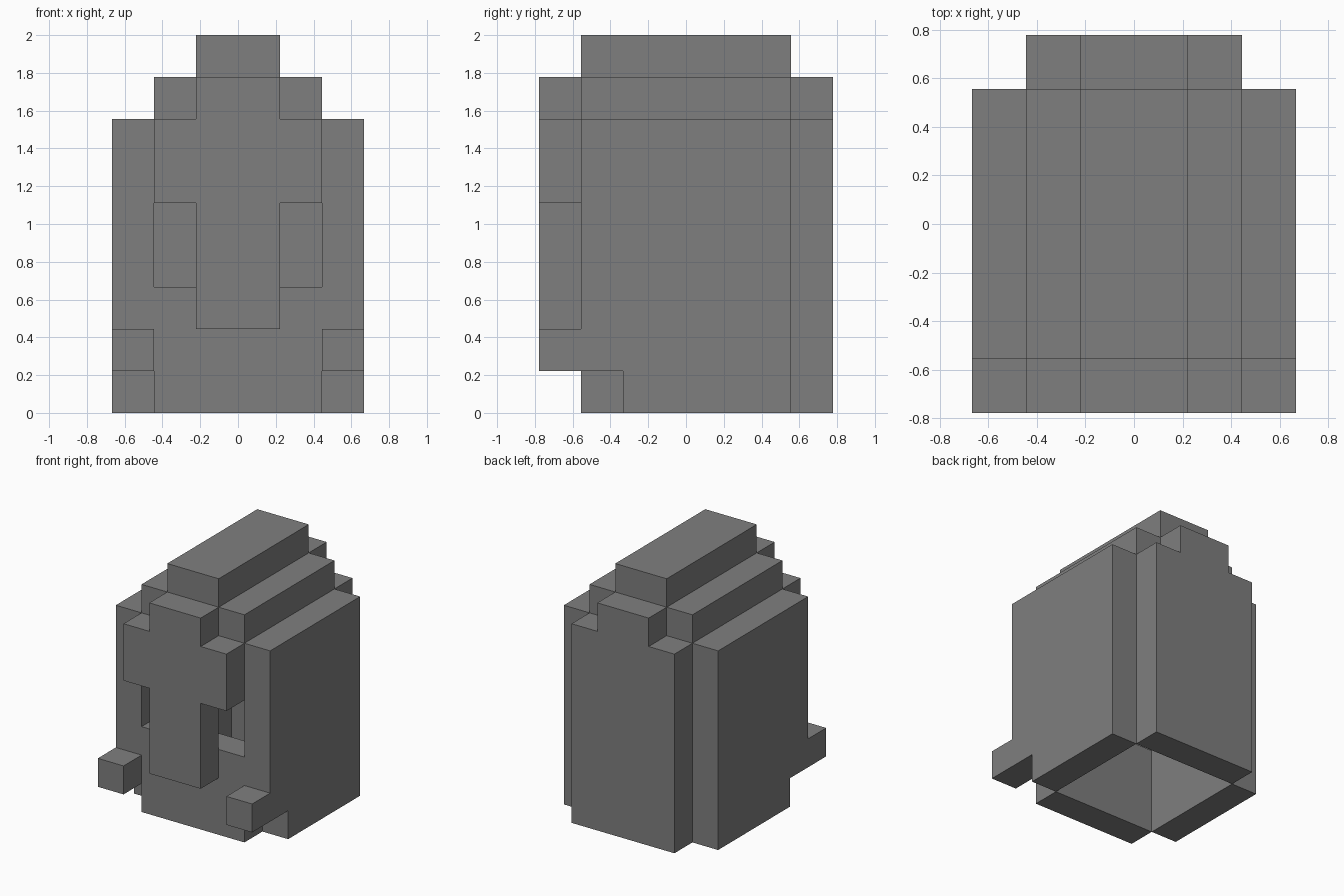
import bpy, bmesh
from mathutils import Vector

if "Cube" in bpy.data.objects:
    bpy.data.objects.remove(bpy.data.objects["Cube"])

U = 2 / 9  # one block of the grid

grey = bpy.data.materials.new("mid grey")
grey.diffuse_color = (0.212, 0.212, 0.212, 1)
grey.use_nodes = True
grey.node_tree.nodes["Principled BSDF"].inputs["Base Color"].default_value = grey.diffuse_color


def prism(name, profile, axis, start, end):
    """Extrude a block-unit profile along x (profile y,z) or y (profile x,z)."""
    def place(a, b, d):
        return Vector((d, a, b) if axis == "x" else (a, d, b)) * U

    bm = bmesh.new()
    face = bm.faces.new([bm.verts.new(place(a, b, start)) for a, b in profile])
    ext = bmesh.ops.extrude_face_region(bm, geom=[face], use_keep_orig=True)
    verts = [g for g in ext["geom"] if isinstance(g, bmesh.types.BMVert)]
    bmesh.ops.translate(bm, verts=verts, vec=place(0, 0, end - start))
    bmesh.ops.recalc_face_normals(bm, faces=bm.faces)
    mesh = bpy.data.meshes.new(name)
    bm.to_mesh(mesh)
    bm.free()
    mesh.materials.append(grey)
    obj = bpy.data.objects.new(name, mesh)
    bpy.context.collection.objects.link(obj)
    return obj


def rect(a0, a1, b0, b1):
    return [(a0, b0), (a1, b0), (a1, b1), (a0, b1)]


def mirrored(half):
    return half + [(-x, z) for x, z in reversed(half)]


# Walls: rear plate, brow with nose guard, and low chin plate below the eye slit
prism("back_wall", mirrored([(2, 0), (2, 7), (1, 7), (1, 8)]), "y", 2.5, 3.5)
prism("brow_and_nose_guard",
      mirrored([(1, 2), (1, 5), (2, 5), (2, 7), (1, 7), (1, 8)]), "y", -3.5, -2.5)
prism("chin_plate", rect(-2, 2, 0, 3), "y", -2.5, -1.5)

# Crown
prism("top_ridge", rect(-1, 1, 8, 9), "y", -2.5, 2.5)

# Left and right: notched cheek wall, shoulder of the crown, front knob
cheek = [(-1.5, 0), (2.5, 0), (2.5, 7), (-2.5, 7), (-2.5, 1), (-1.5, 1)]
for side, s in (("left", -1), ("right", 1)):
    prism(side + "_cheek_wall", cheek, "x", 2 * s, 3 * s)
    prism(side + "_crown_step", rect(s, 2 * s, 7, 8), "y", -2.5, 2.5)
    prism(side + "_front_knob", rect(2 * s, 3 * s, 1, 2), "y", -3.5, -2.5)
